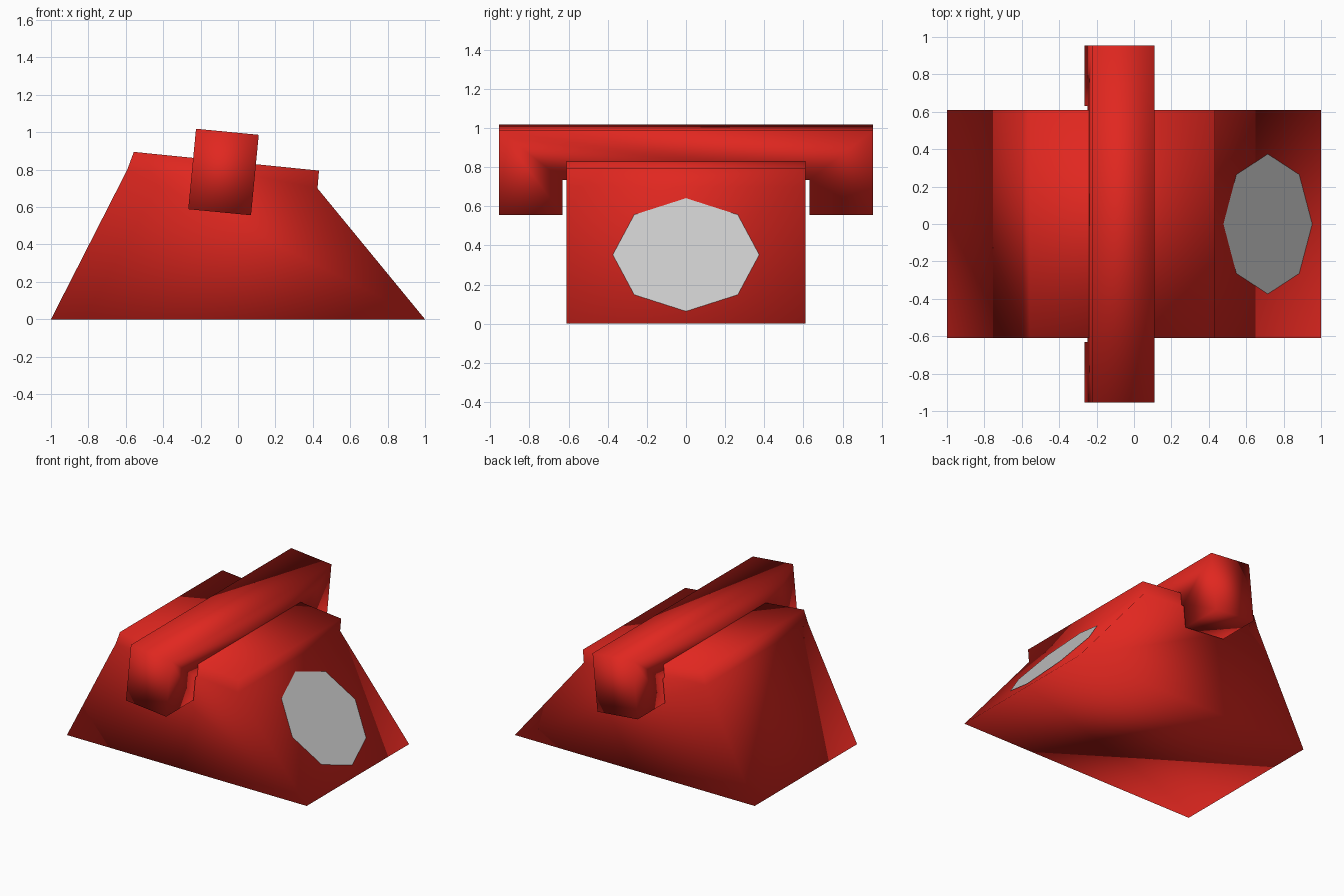
import bpy, bmesh, math
from mathutils import Vector

if "Cube" in bpy.data.objects:
    bpy.data.objects.remove(bpy.data.objects["Cube"])

red = bpy.data.materials.new("red")
red.diffuse_color = (0.75, 0.02, 0.014, 1)
red.use_nodes = True
red.node_tree.nodes["Principled BSDF"].inputs["Base Color"].default_value = red.diffuse_color


def prism(name, profile, sweep, mat):
    """Extrude a closed 3D profile by the sweep vector, smooth shaded."""
    bm = bmesh.new()
    face = bm.faces.new([bm.verts.new(p) for p in profile])
    new = bmesh.ops.extrude_face_region(bm, geom=[face], use_keep_orig=True)["geom"]
    verts = [g for g in new if isinstance(g, bmesh.types.BMVert)]
    bmesh.ops.translate(bm, verts=verts, vec=Vector(sweep))
    bmesh.ops.recalc_face_normals(bm, faces=bm.faces[:])
    for f in bm.faces:
        f.smooth = True
    me = bpy.data.meshes.new(name)
    bm.to_mesh(me)
    bm.free()
    me.materials.append(mat)
    ob = bpy.data.objects.new(name, me)
    bpy.context.collection.objects.link(ob)
    return ob


# wedge body: side profile swept through the depth
outline = [(-1, 0), (1, 0), (0.425, 0.70), (0.433, 0.795), (-0.557, 0.895), (-0.592, 0.80)]
prism("wedge_body", [(x, -0.61, z) for x, z in outline], (0, 1.22, 0), red)

# tilted top bar with a block hanging at each end
half = [(0.63, -0.036), (0.63, -0.216), (0.955, -0.216), (0.955, 0.216)]
staple = half + [(-y, z) for y, z in reversed(half)]
bar = prism("top_bar", [(-0.1685, y, z) for y, z in staple], (0.337, 0, 0), red)
bar.location = (-0.0775, 0, 0.7875)
bar.rotation_euler.y = math.radians(5.5)

# grey octagonal plate lying on the right slope
slope = math.atan2(0.70, 0.575)
bpy.ops.mesh.primitive_circle_add(
    vertices=8, radius=0.374, fill_type='NGON',
    location=(0.7125 + 0.003, 0, 0.35 + 0.0025), rotation=(0, slope, 0))
bpy.context.object.name = "octagon_plate"
